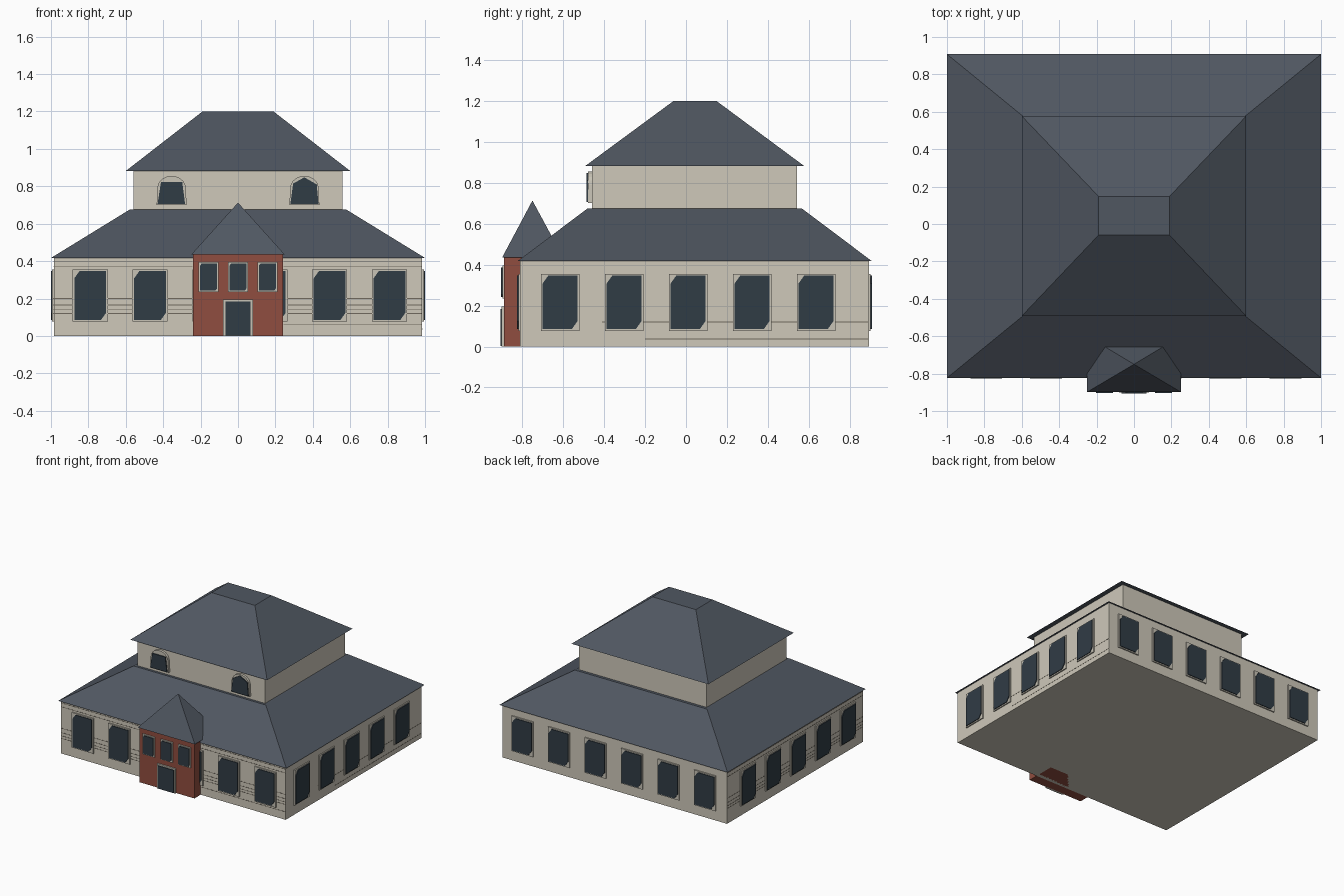
import bpy, bmesh, math
from mathutils import Matrix, Vector

if "Cube" in bpy.data.objects:
    bpy.data.objects.remove(bpy.data.objects["Cube"])


def material(name, rgb):
    m = bpy.data.materials.new(name)
    m.diffuse_color = (*rgb, 1)
    m.use_nodes = True
    m.node_tree.nodes["Principled BSDF"].inputs["Base Color"].default_value = m.diffuse_color
    return m


STONE = material("stone", (0.62, 0.58, 0.49))
ROOF = material("slate", (0.08, 0.095, 0.12))
BRICK = material("brick", (0.28, 0.075, 0.05))
GLASS = material("glass", (0.03, 0.045, 0.06))
TRIM = material("trim", (0.58, 0.55, 0.47))
COURSE = material("course", (0.16, 0.14, 0.11))


def finish(name, bm, mat):
    bmesh.ops.recalc_face_normals(bm, faces=bm.faces)
    me = bpy.data.meshes.new(name)
    bm.to_mesh(me)
    bm.free()
    me.materials.append(mat)
    ob = bpy.data.objects.new(name, me)
    bpy.context.collection.objects.link(ob)
    return ob


def frustum(name, base, top, z0, z1, mat):
    """Solid between two rectangles given as (x0, x1, y0, y1)."""
    bm = bmesh.new()
    rings = []
    for (x0, x1, y0, y1), z in ((base, z0), (top, z1)):
        rings.append([bm.verts.new((x, y, z)) for x, y in
                      ((x0, y0), (x1, y0), (x1, y1), (x0, y1))])
    a, b = rings
    bm.faces.new(a)
    bm.faces.new(b)
    for i in range(4):
        j = (i + 1) % 4
        bm.faces.new((a[i], a[j], b[j], b[i]))
    bmesh.ops.remove_doubles(bm, verts=bm.verts, dist=1e-5)
    return finish(name, bm, mat)


def box(name, rect, z0, z1, mat):
    return frustum(name, rect, rect, z0, z1, mat)


def panel(name, profile, depth, origin, turn, mat):
    """Extrude a (u, z) outline outward from a wall; turn 0 faces -y."""
    bm = bmesh.new()
    face = bm.faces.new([bm.verts.new((u, 0.004, z)) for u, z in profile])
    new = bmesh.ops.extrude_face_region(bm, geom=[face])["geom"]
    bmesh.ops.translate(bm, vec=(0, -depth - 0.004, 0),
                        verts=[v for v in new if isinstance(v, bmesh.types.BMVert)])
    bm.transform(Matrix.Translation(Vector(origin)) @
                 Matrix.Rotation(math.radians(turn), 4, 'Z'))
    return finish(name, bm, mat)


def rect(w, z0, z1):
    return [(-w, z0), (w, z0), (w, z1), (-w, z1)]


def clipped(w, z0, z1, c):
    return [(-w, z0), (w - c, z0), (w, z0 + c * 1.4), (w, z1),
            (-w + c, z1), (-w, z1 - c * 1.4)]


def window(name, origin, turn, w, z0, z1, clip, edge, depth=0.015):
    panel(name + "_frame", rect(w, z0, z1), depth * 0.6, origin, turn, TRIM)
    panel(name + "_glass", clipped(w - edge, z0 + edge, z1 - edge, clip),
          depth, origin, turn, GLASS)


# Main storeys and hipped roofs
X, YF, YB = 0.985, -0.81, 0.893
box("lower_walls", (-X, X, YF, YB), 0, 0.42, STONE)
frustum("lower_roof", (-1, 1, -0.823, 0.908), (-0.58, 0.58, -0.48, 0.565),
        0.417, 0.675, ROOF)
box("upper_walls", (-0.56, 0.56, -0.46, 0.542), 0.66, 0.885, STONE)
frustum("upper_roof", (-0.6, 0.6, -0.492, 0.577), (-0.19, 0.19, -0.06, 0.148),
        0.882, 1.2, ROOF)

# Entrance porch with pyramid roof
PY = -0.888
box("porch_walls", (-0.24, 0.24, PY, -0.65), 0, 0.44, BRICK)
frustum("porch_roof", (-0.25, 0.25, -0.898, -0.6), (0, 0, -0.75, -0.75),
        0.435, 0.713, ROOF)
for i in range(3):
    window("porch_window", ((i - 1) * 0.157, PY, 0), 0, 0.053, 0.235, 0.395,
           0.008, 0.008)
panel("door_frame", rect(0.08, 0, 0.195), 0.012, (0, PY, 0), 0, TRIM)
panel("door", rect(0.067, 0.003, 0.184), 0.018, (0, PY, 0), 0, GLASS)

# Ground floor windows: six front and back, five on each side
for i in range(6):
    x = -0.79 + 0.32 * i
    window("front_window", (x, YF, 0), 0, 0.094, 0.077, 0.355, 0.027, 0.009)
    window("back_window", (x - 0.005, YB, 0), 180, 0.094, 0.077, 0.355, 0.027, 0.009)
for i in range(5):
    y = -0.615 + 0.3125 * i
    window("right_window", (X, y, 0), 90, 0.094, 0.077, 0.355, 0.027, 0.009)
    window("left_window", (-X, y, 0), -90, 0.094, 0.077, 0.355, 0.027, 0.009)

# Arched windows of the upper storey
arch = [(-0.08, 0.7), (0.08, 0.7)] + [
    (0.076 * math.cos(math.pi * k / 10), 0.79 + 0.066 * math.sin(math.pi * k / 10))
    for k in range(11)]
panes = {-0.355: [(-0.075, 0.706), (0.072, 0.706), (0.057, 0.822), (-0.057, 0.822)],
         0.355: [(-0.075, 0.706), (0.075, 0.706), (0.066, 0.81), (0, 0.848),
                 (-0.06, 0.815)]}
for x, pane in panes.items():
    panel("arched_frame", arch, 0.018, (x, -0.46, 0), 0, TRIM)
    panel("arched_glass", pane, 0.026, (x, -0.46, 0), 0, GLASS)

# Thin masonry courses on the front and sides
for z in (0.12, 0.14, 0.165, 0.2, 0.37, 0.4):
    for s in (-1, 1):
        panel("front_course", rect(0.37, z - 0.002, z + 0.002), 0.001,
              (s * 0.613, YF, 0), 0, COURSE)
    panel("left_course", rect(0.85, z - 0.002, z + 0.002), 0.001,
          (-X, 0.04, 0), -90, COURSE)
panel("front_course", rect(0.37, 0.06, 0.064), 0.001, (0.613, YF, 0), 0, COURSE)
for z, w in ((0.12, 0.65), (0.037, 0.545)):
    panel("right_course", rect(w, z - 0.002, z + 0.002), 0.001,
          (X, 0.89 - w, 0), 90, COURSE)
